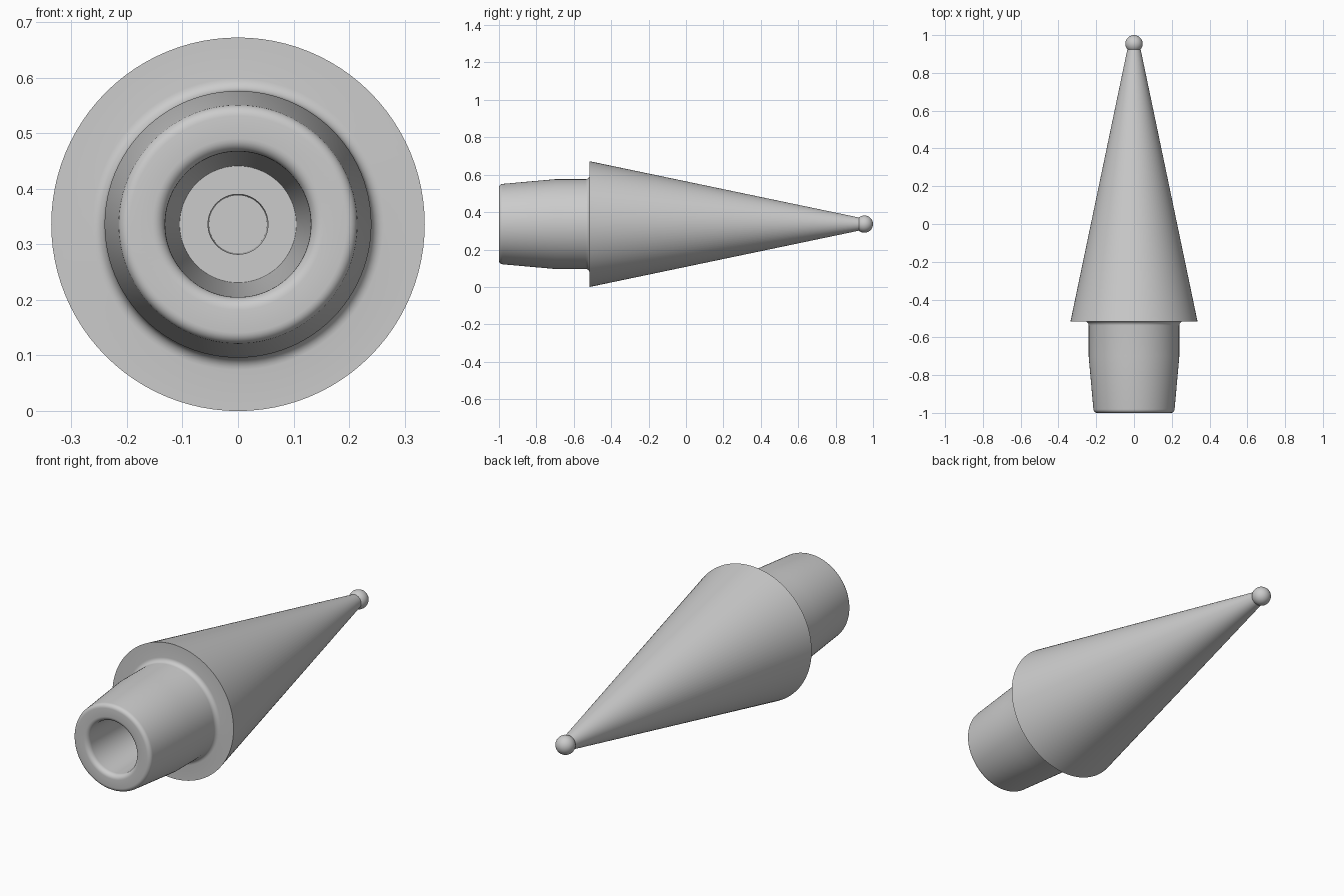
import bpy, bmesh, math
from mathutils import Matrix, Vector

if "Cube" in bpy.data.objects:
    bpy.data.objects.remove(bpy.data.objects["Cube"], do_unlink=True)

AXIS_Z = 0.336
SEGMENTS = 96

grey = bpy.data.materials.new("plain_grey")
grey.use_nodes = True
grey.diffuse_color = (0.6, 0.6, 0.6, 1)
grey.node_tree.nodes["Principled BSDF"].inputs["Base Color"].default_value = (0.6, 0.6, 0.6, 1)


def fillet(radius, y, size, start, steps=6):
    """Quarter arc of (radius, y) points, sweeping clockwise from start degrees."""
    angles = [math.radians(start - 90 * i / steps) for i in range(steps + 1)]
    return [(radius + size * math.cos(a), y + size * math.sin(a)) for a in angles]


def lathe(name, profile):
    """Revolve a (radius, y) profile around the long axis."""
    bm = bmesh.new()
    verts = [bm.verts.new((r, y, AXIS_Z)) for r, y in profile]
    edges = [bm.edges.new(pair) for pair in zip(verts, verts[1:])]
    bmesh.ops.spin(bm, geom=verts + edges, cent=(0, 0, AXIS_Z), axis=(0, 1, 0),
                   angle=math.tau, steps=SEGMENTS)
    bmesh.ops.remove_doubles(bm, verts=bm.verts, dist=0.00005)
    bmesh.ops.recalc_face_normals(bm, faces=bm.faces)
    return finish(name, bm)


def finish(name, bm):
    mesh = bpy.data.meshes.new(name)
    bm.to_mesh(mesh)
    bm.free()
    mesh.materials.append(grey)
    obj = bpy.data.objects.new(name, mesh)
    bpy.context.collection.objects.link(obj)
    bpy.ops.object.select_all(action="DESELECT")
    obj.select_set(True)
    bpy.context.view_layer.objects.active = obj
    bpy.ops.object.shade_smooth_by_angle(angle=math.radians(30))
    return obj


# Stepped blind bore, from its deepest point out to the rim
bore = [(0, 0.0), (0.052, 0.0), (0.054, -0.46), (0.105, -0.46), (0.131, -0.975)]
# Rounded rim and tapered plug, then the rounded corner under the cone
rim = fillet(0.154, -0.977, 0.023, 180)[::-1]
rim = [(0.154 - 0.023 * math.cos(t), -0.977 - 0.023 * math.sin(t))
       for t in (math.radians(15 * i) for i in range(7))]
plug_edge = [(0.195 + 0.02 * math.sin(t), -0.98 - 0.02 * math.cos(t))
             for t in (math.radians(15 * i) for i in range(7))]
plug = [(0.24, -0.7)] + fillet(0.262, -0.537, 0.022, 180)
# Long cone closed by a small flat end
cone = [(0.336, -0.515), (0.034, 0.93), (0, 0.93)]
lathe("tapered_body", bore + rim + plug_edge + plug + cone)

# Ball at the point
bm = bmesh.new()
bmesh.ops.create_uvsphere(bm, u_segments=40, v_segments=20, radius=0.046,
                          matrix=Matrix.Translation(Vector((0, 0.954, AXIS_Z)))
                          @ Matrix.Rotation(math.radians(90), 4, "X"))
finish("tip_ball", bm)
